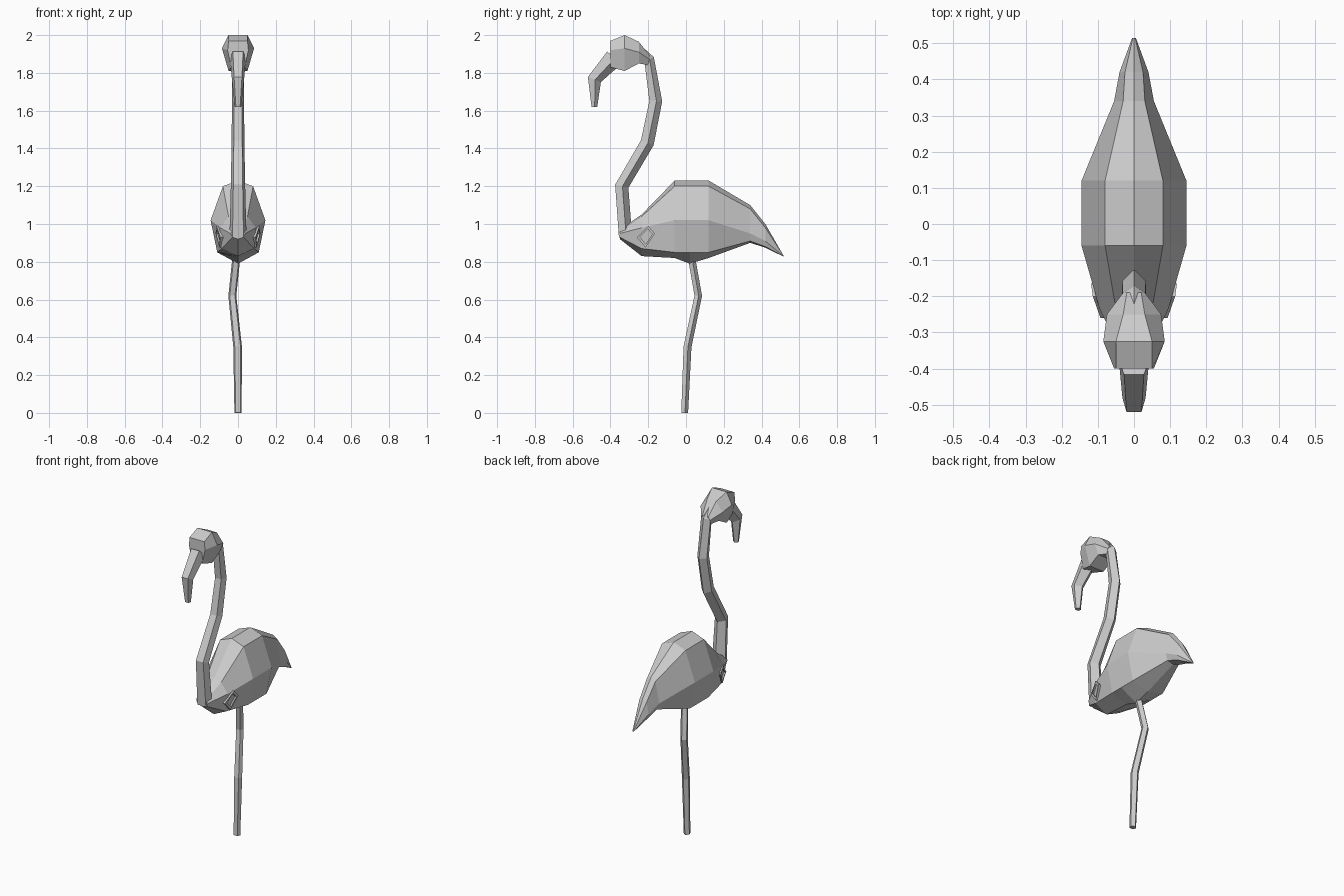
import bpy, bmesh
from mathutils import Vector, Matrix

if "Cube" in bpy.data.objects:
    bpy.data.objects.remove(bpy.data.objects["Cube"])

grey = bpy.data.materials.new("plain grey")
grey.use_nodes = True
colour = (0.6, 0.6, 0.6, 1)
grey.diffuse_color = colour
grey.node_tree.nodes["Principled BSDF"].inputs["Base Color"].default_value = colour


def finish(name, bm):
    bmesh.ops.recalc_face_normals(bm, faces=bm.faces)
    mesh = bpy.data.meshes.new(name)
    bm.to_mesh(mesh)
    bm.free()
    mesh.materials.append(grey)
    obj = bpy.data.objects.new(name, mesh)
    bpy.context.collection.objects.link(obj)
    return obj


def loft(name, rings):
    """Skin a row of closed rings and cap both ends."""
    bm = bmesh.new()
    rows = [[bm.verts.new(p) for p in ring] for ring in rings]
    n = len(rows[0])
    for a, b in zip(rows, rows[1:]):
        for i in range(n):
            j = (i + 1) % n
            bm.faces.new((a[i], a[j], b[j], b[i]))
    bm.faces.new(rows[0])
    bm.faces.new(rows[-1][::-1])
    return finish(name, bm)


def tube(name, path, ridge=1):
    """Five-sided limb; each point is x, y, z, half width, half depth."""
    section = ((-0.65, -1), (0.65, -1), (1, 0.1), (0, 1), (-1, 0.1))
    pts = [Vector(p[:3]) for p in path]
    rings = []
    for i, (x, y, z, w, d) in enumerate(path):
        along = Vector((0, 0, 0))
        if i > 0:
            along += (pts[i] - pts[i - 1]).normalized()
        if i < len(pts) - 1:
            along += (pts[i + 1] - pts[i]).normalized()
        out = along.cross(Vector((1, 0, 0))).normalized() * ridge
        rings.append([pts[i] + Vector((w * u, 0, 0)) + out * d * v for u, v in section])
    return loft(name, rings)


# Body and tail: y, then ridge z, shoulder x z, flank x z, belly x z, keel z
body = [
    (-0.35, 0.97, 0.025, 0.965, 0.04, 0.95, 0.03, 0.93, 0.92),
    (-0.235, 1.05, 0.05, 1.04, 0.095, 0.98, 0.085, 0.87, 0.83),
    (-0.06, 1.23, 0.08, 1.20, 0.145, 1.02, 0.11, 0.85, 0.82),
    (0.02, 1.23, 0.08, 1.20, 0.145, 1.02, 0.11, 0.85, 0.79),
    (0.12, 1.23, 0.08, 1.20, 0.145, 1.02, 0.11, 0.85, 0.82),
    (0.34, 1.10, 0.03, 1.08, 0.055, 0.95, 0.04, 0.91, 0.90),
    (0.42, 1.00, 0.025, 0.98, 0.04, 0.91, 0.03, 0.88, 0.875),
    (0.515, 0.835, 0.003, 0.833, 0.005, 0.831, 0.003, 0.83, 0.828),
]
loft("body", [[(0, y, t), (a, y, b), (c, y, d), (e, y, f), (0, y, k),
               (-e, y, f), (-c, y, d), (-a, y, b)]
              for y, t, a, b, c, d, e, f, k in body])

# Head: y, then crown x z, cheek x z, jaw x z
head = [
    (-0.40, 0.05, 1.97, 0.055, 1.92, 0.035, 1.83),
    (-0.325, 0.05, 2.00, 0.085, 1.93, 0.05, 1.81),
    (-0.25, 0.03, 1.965, 0.075, 1.91, 0.05, 1.85),
    (-0.19, 0.02, 1.89, 0.03, 1.87, 0.02, 1.84),
]
loft("head", [[(a, y, b), (c, y, d), (e, y, f), (-e, y, f), (-c, y, d), (-a, y, b)]
              for y, a, b, c, d, e, f in head])

# Neck, beak and standing leg
tube("neck", [
    (0, -0.32, 0.93, 0.045, 0.035),
    (0, -0.34, 1.20, 0.038, 0.036),
    (0, -0.205, 1.43, 0.034, 0.036),
    (0, -0.16, 1.65, 0.032, 0.034),
    (0, -0.195, 1.87, 0.032, 0.028),
    (0, -0.27, 1.94, 0.03, 0.025),
])
tube("beak", [
    (0, -0.38, 1.88, 0.042, 0.05),
    (0, -0.485, 1.765, 0.032, 0.037),
    (0, -0.485, 1.62, 0.017, 0.015),
], ridge=-1)
tube("leg", [
    (0, -0.007, 0, 0.019, 0.018),
    (-0.002, 0.008, 0.35, 0.023, 0.021),
    (-0.03, 0.065, 0.62, 0.021, 0.02),
    (-0.008, 0.028, 0.83, 0.021, 0.019),
])

# Small raised diamond on each side of the breast
for side, name in ((1, "left_breast_plate"), (-1, "right_breast_plate")):
    outline = ((-0.26, 0.93), (-0.20, 0.99), (-0.165, 0.95), (-0.215, 0.875))
    rings = []
    for lift, size in ((-0.02, 1), (0.008, 1), (0.008, 0.7), (-0.001, 0.7)):
        ring = []
        for y, z in outline:
            y, z = -0.21 + (y + 0.21) * size, 0.936 + (z - 0.936) * size
            x = 0.098 + 0.25 * (y + 0.21) + 0.1 * (z - 0.936) + lift
            ring.append((side * x, y, z))
        rings.append(ring)
    loft(name, rings)
